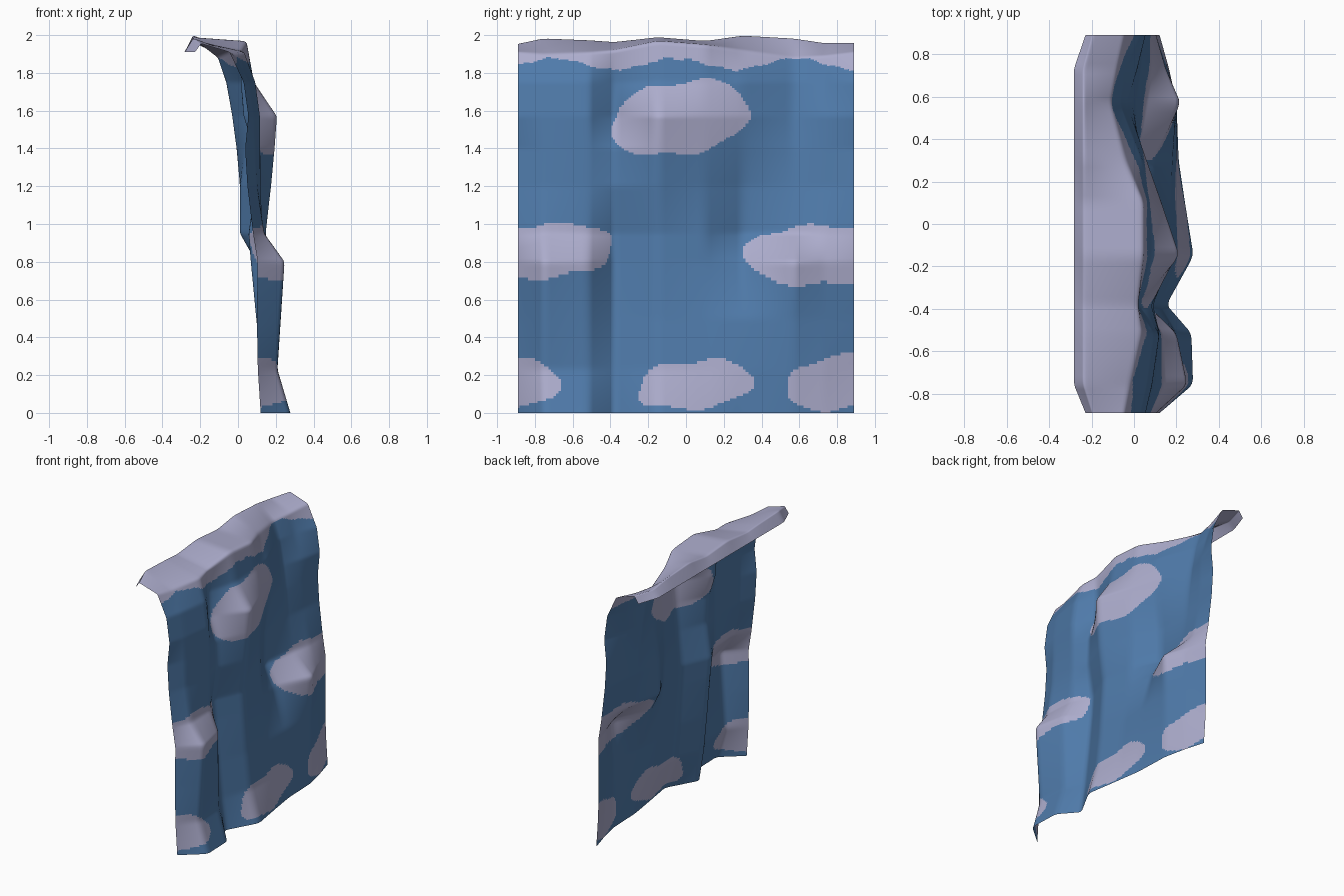
import bpy, bmesh, math

if "Cube" in bpy.data.objects:
    bpy.data.objects.remove(bpy.data.objects["Cube"])

# Fold columns of the hanging cloth: y -> x offset at each height in ROWS
ROWS = [0, .23, .5, .8, .95, 1.2, 1.4, 1.57, 1.75]
FOLDS = {
    -.89:  [.12, .105, .10, .104, .08, .05, .038, .055, .03],
    -.755: [.278, .21, .23, .252, .14, .10, .09, .085, .06],
    -.515: [.27, .20, .20, .20, .13, .12, .12, .12, .095],
    -.38:  [.153, .12, .09, .06, .05, .09, .08, .02, .01],
    -.15:  [.28, .21, .18, .16, .15, .18, .20, .215, .085],
    .10:   [.24, .20, .17, .13, .12, .11, .12, .13, .08],
    .30:   [.21, .20, .18, .09, .005, .01, .04, .06, .04],
    .57:   [.20, .20, .20, .22, .05, .01, -.01, -.035, -.065],
    .73:   [.165, .16, .15, .15, .08, .03, .02, .015, -.04],
    .89:   [.12, .105, .10, .104, .08, .05, .038, .055, .03],
}
# Top of each column: shoulder x, shoulder z, crest z
TOPS = [(-.045, 1.91, 1.955), (-.02, 1.90, 1.985), (.035, 1.91, 1.975), (.02, 1.92, 1.965),
        (.045, 1.97, 1.99), (.045, 1.95, 1.97), (-.04, 1.92, 2.0), (-.11, 1.88, 1.985),
        (-.08, 1.89, 1.96), (-.045, 1.91, 1.96)]
# Pale patches: centre y, centre z, half width, half height, tilt
PATCHES = [(-.03, 1.56, .36, .19, .12), (-.76, .855, .37, .14, .08), (.72, .835, .41, .155, .02),
           (.05, .15, .30, .125, .08), (-.93, .17, .26, .125, -.1), (.85, .165, .32, .14, .12)]
STEPS = 18


def material(name, rgb):
    m = bpy.data.materials.new(name)
    m.diffuse_color = (*rgb, 1)
    m.use_nodes = True
    m.node_tree.nodes["Principled BSDF"].inputs["Base Color"].default_value = m.diffuse_color
    return m


# Control net: fold, shoulder, crest and the hem that flops over the back
net = []
for (y, xs), (sx, sz, cz) in zip(FOLDS.items(), TOPS):
    end = abs(y) > .8
    col = [(x, y, z) for x, z in zip(xs, ROWS)]
    col += [(sx, y, sz), (-.195 if end else -.238, y, cz),
            (-.228 if end else -.283, y, 1.91)]
    net.append(col)
NC, NR = len(net) - 1, len(net[0]) - 1


def bilinear(s, t):
    i, j = min(int(s), NC - 1), min(int(t), NR - 1)
    a, b = s - i, t - j
    return [(1 - a) * ((1 - b) * net[i][j][k] + b * net[i][j + 1][k])
            + a * ((1 - b) * net[i + 1][j][k] + b * net[i + 1][j + 1][k]) for k in range(3)]


def cloth_point(s, t):
    # small averaging window softens the folds
    ws, wt = min(.1, s, NC - s), min(.06, t, NR - t)
    pts = [bilinear(s + ws * p, t + wt * q) for p in (-1, 0, 1) for q in (-1, 0, 1)]
    return [sum(c) / 9 for c in zip(*pts)]


def is_pale(c, row):
    y, z = c.y, c.z
    edge = 1.847 + .03 * math.cos(2 * math.pi * (y + .06) / .64) + .005 * math.sin(41 * y)
    if row > 9 or z > edge:
        return True
    wy, wz = .012 * math.sin(31 * z), .012 * math.sin(19 * y + 5 * z)
    return any(abs((y + wy - py) / ry) ** 2.4
               + abs((z + wz - pz - tilt * (y - py)) / rz) ** 2.4 < 1
               for py, pz, ry, rz, tilt in PATCHES)


# Cloth sheet
bm = bmesh.new()
grid = [[bm.verts.new(cloth_point(i / STEPS, j / STEPS)) for j in range(NR * STEPS + 1)]
        for i in range(NC * STEPS + 1)]
for i in range(NC * STEPS):
    for j in range(NR * STEPS):
        f = bm.faces.new((grid[i][j], grid[i + 1][j], grid[i + 1][j + 1], grid[i][j + 1]))
        f.smooth = True
        f.material_index = int(is_pale(f.calc_center_median(), j / STEPS))
mesh = bpy.data.meshes.new("hanging_cloth")
bm.to_mesh(mesh)
bm.free()
mesh.materials.append(material("blue cloth", (.078, .195, .40)))
mesh.materials.append(material("pale lilac patch", (.413, .413, .604)))
cloth = bpy.data.objects.new("hanging_cloth", mesh)
bpy.context.collection.objects.link(cloth)
